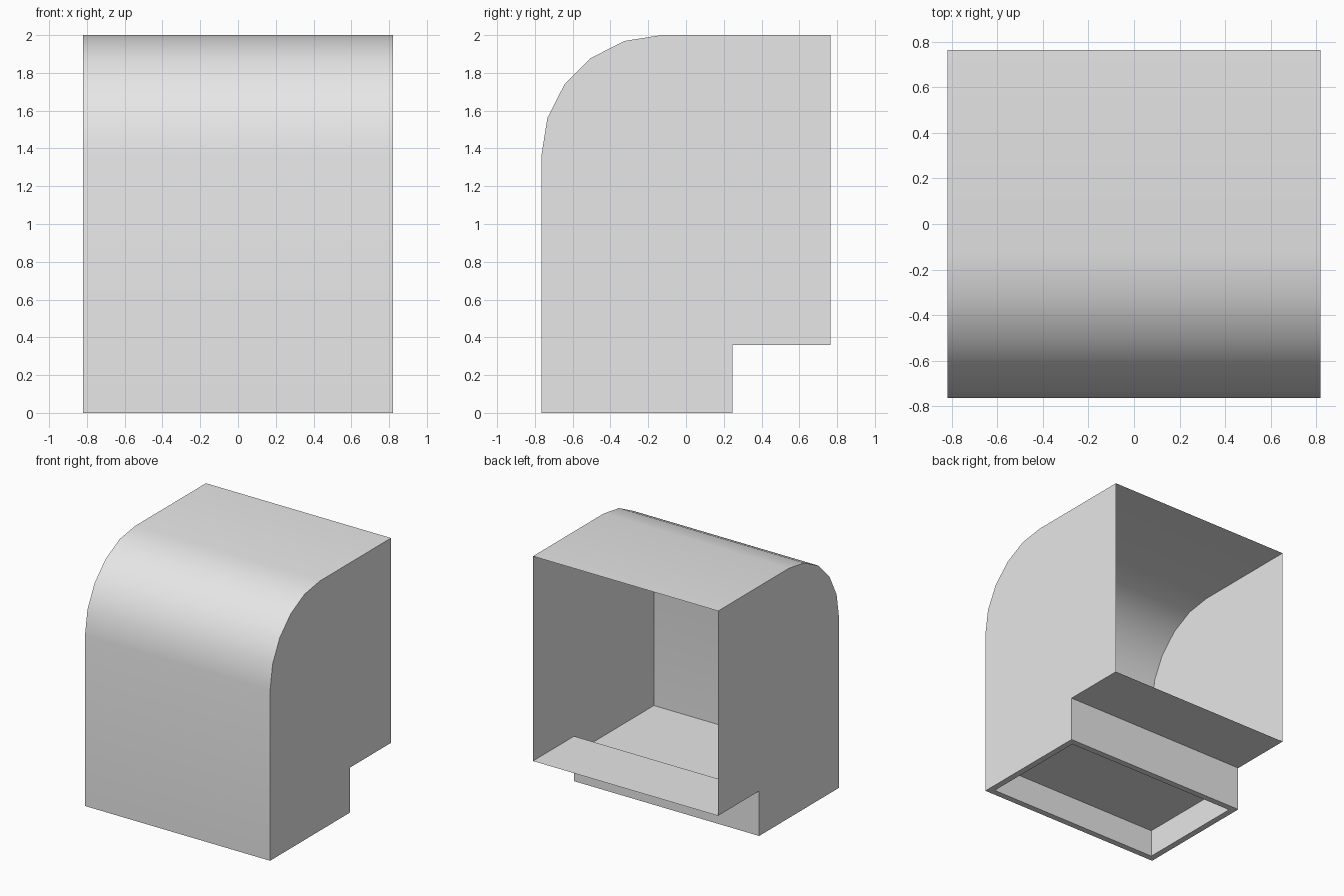
import bpy, bmesh, math

cube = bpy.data.objects.get("Cube")
if cube:
    bpy.data.objects.remove(cube, do_unlink=True)

HALF_W, FRONT, BACK, TOP = 0.82, -0.765, 0.765, 2.0
STEP_Y, STEP_Z = 0.245, 0.36      # notch under the back
RADIUS, SEGMENTS = 0.635, 5       # rounded front top edge
FLOOR_Z, RIM = 0.22, 0.05         # raised floor and base rim

grey = bpy.data.materials.new("plain grey")
grey.use_nodes = True
grey.diffuse_color = (0.8, 0.8, 0.8, 1)
grey.node_tree.nodes["Principled BSDF"].inputs["Base Color"].default_value = (0.8, 0.8, 0.8, 1)


def finish(name, bm):
    mesh = bpy.data.meshes.new(name)
    bm.to_mesh(mesh)
    bm.free()
    mesh.materials.append(grey)
    obj = bpy.data.objects.new(name, mesh)
    bpy.context.collection.objects.link(obj)
    return obj


# Side outline as (y, z), from the top back corner round to the shelf's back edge
outline = [(BACK, TOP)]
for i in range(SEGMENTS + 1):
    a = math.radians(90 + 90 * i / SEGMENTS)
    outline.append((FRONT + RADIUS + RADIUS * math.cos(a), TOP - RADIUS + RADIUS * math.sin(a)))
outline += [(FRONT, 0), (STEP_Y, 0), (STEP_Y, STEP_Z), (BACK, STEP_Z)]

# Housing: two side walls joined by a skin, with the back left open
bm = bmesh.new()
right = [bm.verts.new((HALF_W, y, z)) for y, z in outline]
left = [bm.verts.new((-HALF_W, y, z)) for y, z in outline]
bm.faces.new(reversed(right))
bm.faces.new(left)
skin = [bm.faces.new((right[i], right[i + 1], left[i + 1], left[i]))
        for i in range(len(outline) - 1)]
bmesh.ops.recalc_face_normals(bm, faces=bm.faces)
bm.normal_update()
if skin[0].normal.z < 0:
    bmesh.ops.reverse_faces(bm, faces=bm.faces)

# Base rim with a recess reaching up to the floor
base = skin[-3]
bmesh.ops.inset_individual(bm, faces=[base], thickness=RIM, use_even_offset=True)
recess = bmesh.ops.extrude_discrete_faces(bm, faces=[base])["faces"][0]
for v in recess.verts:
    v.co.z = FLOOR_Z
bmesh.ops.delete(bm, geom=[recess], context='FACES_ONLY')
housing = finish("housing", bm)

# Floor plate inside the housing, also the ceiling of the base recess
bm = bmesh.new()
bm.faces.new([bm.verts.new((x, y, FLOOR_Z)) for x, y in
              [(-HALF_W, FRONT), (HALF_W, FRONT), (HALF_W, STEP_Y), (-HALF_W, STEP_Y)]])
finish("floor_plate", bm)

# Smooth the rounded front, keep the corners sharp
bpy.ops.object.select_all(action='DESELECT')
housing.select_set(True)
bpy.context.view_layer.objects.active = housing
bpy.ops.object.shade_smooth_by_angle(angle=math.radians(30))
